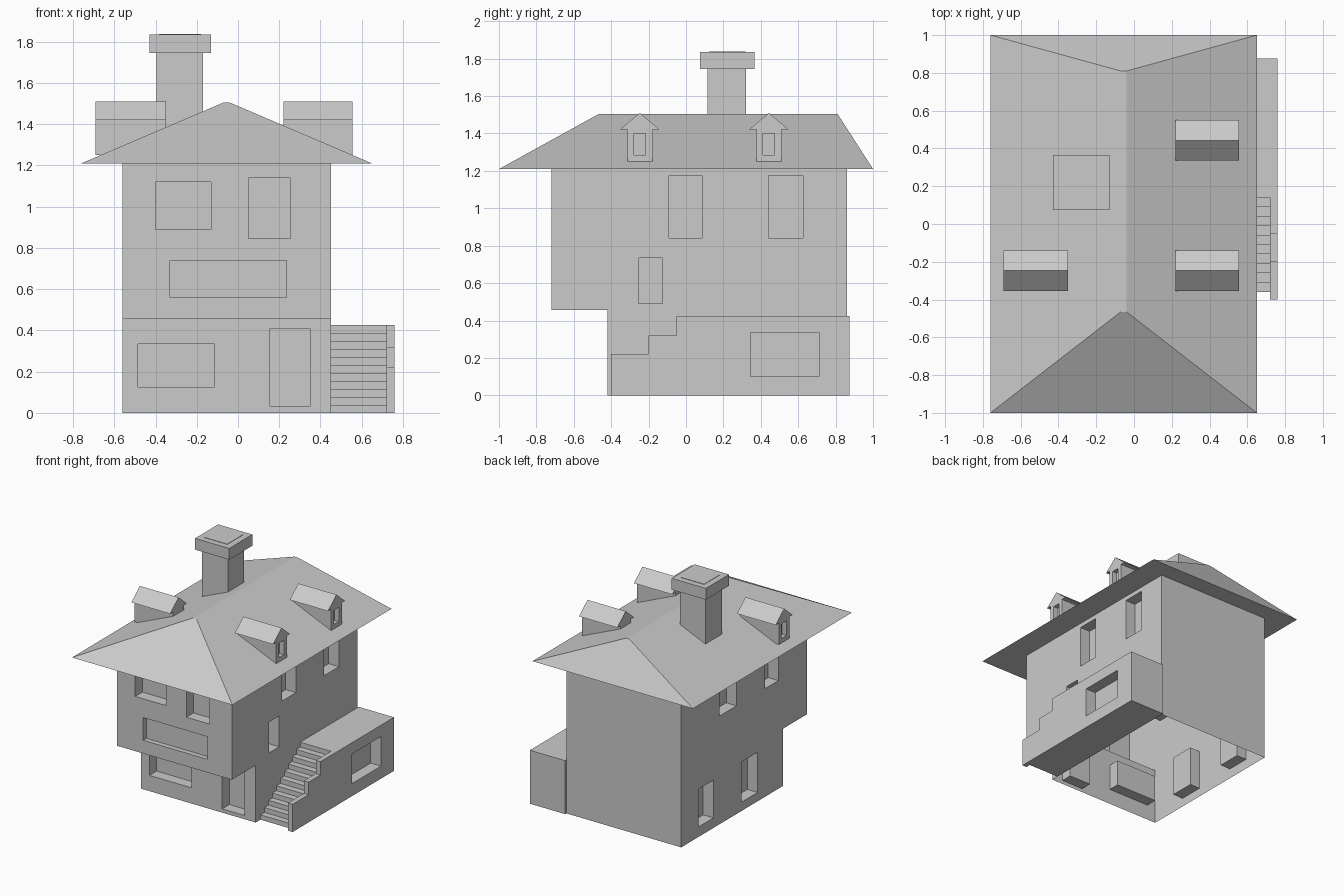
import bpy, bmesh

if "Cube" in bpy.data.objects:
    bpy.data.objects.remove(bpy.data.objects["Cube"])


def finish(name, bm):
    bmesh.ops.recalc_face_normals(bm, faces=bm.faces[:])
    me = bpy.data.meshes.new(name)
    bm.to_mesh(me)
    bm.free()
    ob = bpy.data.objects.new(name, me)
    bpy.context.collection.objects.link(ob)
    return ob


def add_prism(bm, pts, x0, x1):
    """Extrude a (y, z) outline along x."""
    a = [bm.verts.new((x0, y, z)) for y, z in pts]
    b = [bm.verts.new((x1, y, z)) for y, z in pts]
    bm.faces.new(a)
    bm.faces.new(b[::-1])
    for i in range(len(pts)):
        j = (i + 1) % len(pts)
        bm.faces.new((a[i], b[i], b[j], a[j]))


def add_box(bm, x0, x1, y0, y1, z0, z1):
    add_prism(bm, [(y0, z0), (y1, z0), (y1, z1), (y0, z1)], x0, x1)


def prism(name, pts, x0, x1):
    bm = bmesh.new()
    add_prism(bm, pts, x0, x1)
    return finish(name, bm)


def boxes(name, items):
    bm = bmesh.new()
    for it in items:
        add_box(bm, *it)
    return finish(name, bm)


def boolean(ob, other, op):
    m = ob.modifiers.new("bool", 'BOOLEAN')
    m.operation = op
    m.solver = 'EXACT'
    m.object = other
    bpy.context.view_layer.objects.active = ob
    bpy.ops.object.modifier_apply(modifier=m.name)
    bpy.data.objects.remove(other)


XL, XR, YF, YO, YB = -0.56, 0.45, -0.42, -0.72, 0.86
ZO, ZE = 0.455, 1.21
D = 0.09  # recess depth

# House walls with overhanging upper floor
walls = prism("house_walls", [(YF, 0), (YB, 0), (YB, ZE), (YO, ZE), (YO, ZO), (YF, ZO)], XL, XR)

# Recessed windows and door
front = [(-0.40, -0.13, 0.89, 1.12, YO, D), (0.05, 0.255, 0.845, 1.14, YO, D),
         (-0.33, 0.235, 0.56, 0.74, YO, 0.04),
         (-0.485, -0.115, 0.125, 0.335, YF, D), (0.155, 0.35, 0.03, 0.41, YF, D)]
right = [(-0.09, 0.085, 0.84, 1.175), (0.44, 0.625, 0.84, 1.175), (-0.255, -0.125, 0.49, 0.735)]
left = [(0.165, 0.38, 0.86, 1.175), (-0.36, -0.19, 0.86, 1.175),
        (0.455, 0.645, 0.08, 0.38), (-0.10, 0.10, 0.07, 0.39)]
cuts = [(a, b, y - 0.05, y + d, c, e) for a, b, c, e, y, d in front]
cuts += [(XR - D, XR + 0.05, *w) for w in right]
cuts += [(XL - 0.05, XL + D, *w) for w in left]
boolean(walls, boxes("opening_cutter", cuts), 'DIFFERENCE')

# Open the shell at the base and under the roof
bm = bmesh.new()
bm.from_mesh(walls.data)
ends = [f for f in bm.faces if all(v.co.z < 0.001 for v in f.verts) or all(v.co.z > ZE - 0.001 for v in f.verts)]
bmesh.ops.delete(bm, geom=ends, context='FACES')
bm.to_mesh(walls.data)
bm.free()

# Hipped roof
bm = bmesh.new()
base = [bm.verts.new(p) for p in ((-0.76, -1, ZE), (0.65, -1, ZE), (0.65, 1, ZE), (-0.76, 1, ZE))]
top = [bm.verts.new(p) for p in ((-0.07, -0.465, 1.505), (-0.04, -0.465, 1.505),
                                 (-0.04, 0.81, 1.505), (-0.07, 0.81, 1.505))]
bm.faces.new(base[::-1])
bm.faces.new(top)
for i in range(4):
    j = (i + 1) % 4
    bm.faces.new((base[i], base[j], top[j], top[i]))
finish("roof", bm)

# Dormers: arrow-shaped gable prism with a small recessed window
def dormer(name, yc, x_back, x_face):
    s = 1 if x_face > x_back else -1
    outline = [(-0.067, 1.25), (0.067, 1.25), (0.067, 1.42), (0.107, 1.42),
               (0, 1.51), (-0.107, 1.42), (-0.067, 1.42)]
    ob = prism(name, [(yc + y, z) for y, z in outline], x_back, x_face)
    cut = boxes("dormer_cutter", [(x_face - s * 0.04, x_face + s * 0.05, yc - 0.03, yc + 0.03, 1.285, 1.40)])
    boolean(ob, cut, 'DIFFERENCE')


dormer("dormer_right_front", -0.247, 0.22, 0.556)
dormer("dormer_right_back", 0.443, 0.22, 0.556)
dormer("dormer_left", -0.247, -0.35, -0.69)

# Chimney shaft and cap
boxes("chimney_shaft", [(-0.395, -0.17, 0.115, 0.32, 1.3, 1.75)])
boxes("chimney_cap", [(-0.43, -0.13, 0.075, 0.365, 1.745, 1.835)])
boxes("chimney_flue", [(-0.382, -0.18, 0.122, 0.318, 1.83, 1.838)])

# Side terrace with staircase
H, N = 0.425, 11
stair = [(0.875, 0), (0.875, H)]
for i in range(N, 0, -1):
    y = -0.36 + 0.05 * (i - 1)
    stair += [(y, H * i / N), (y, H * (i - 1) / N)]
terrace = prism("terrace_and_stairs", stair, XR, 0.74)

# Stepped outer parapet, merged with the terrace
parapet = prism("parapet", [(-0.40, 0), (0.875, 0), (0.875, H), (-0.05, H), (-0.05, 0.32),
                            (-0.20, 0.32), (-0.20, 0.22), (-0.40, 0.22)], 0.72, 0.76)
boolean(terrace, parapet, 'UNION')
boolean(terrace, boxes("terrace_cutter", [(0.67, 0.80, 0.345, 0.71, 0.10, 0.335)]), 'DIFFERENCE')
